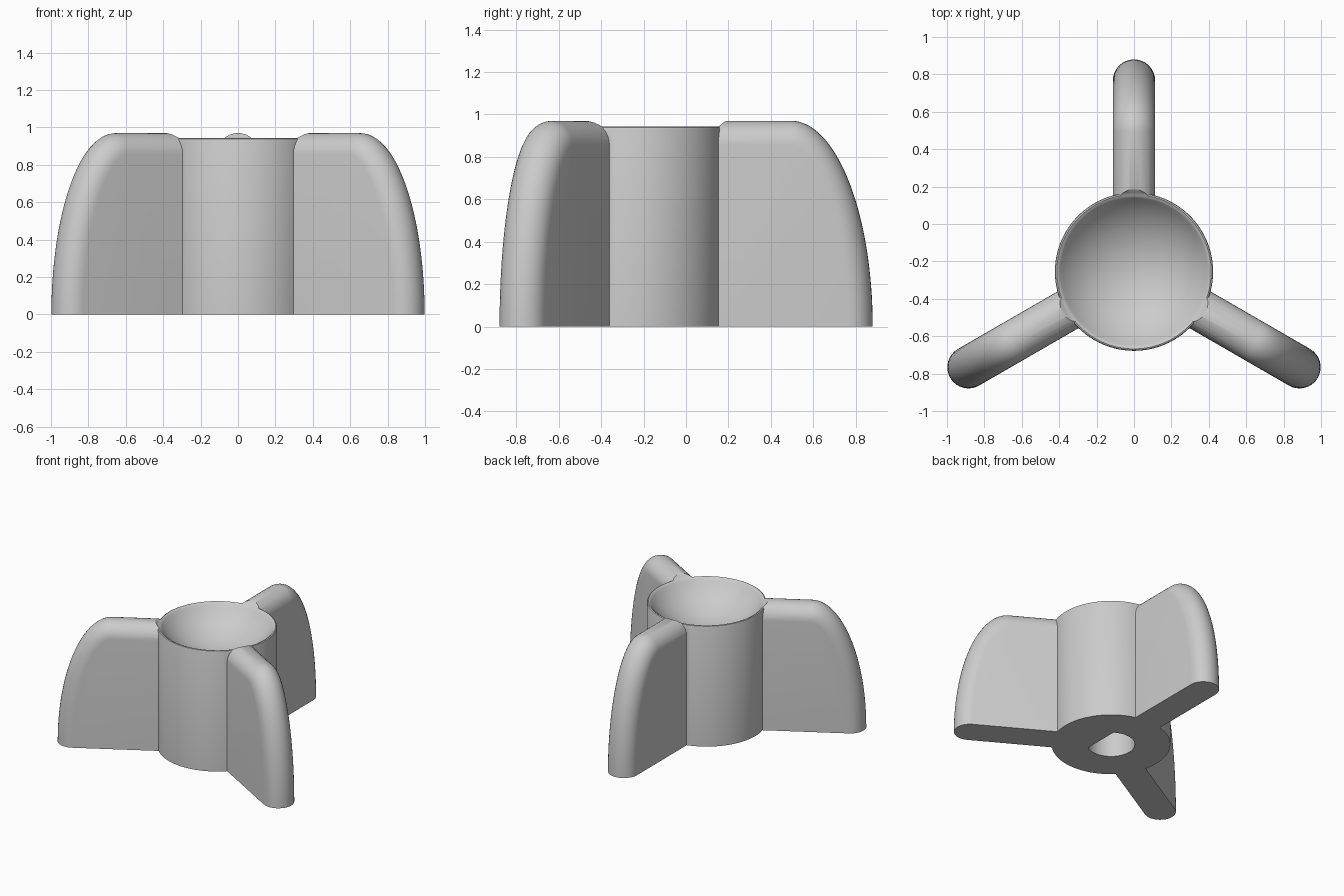
import bpy, bmesh
from math import sin, cos, pi, radians, acos, sqrt
from mathutils import Vector, Matrix

cube = bpy.data.objects.get("Cube")
if cube:
    bpy.data.objects.remove(cube, do_unlink=True)

grey = bpy.data.materials.new("plain grey")
grey.use_nodes = True
GREY = (0.6, 0.6, 0.6, 1)
grey.diffuse_color = GREY
grey.node_tree.nodes["Principled BSDF"].inputs["Base Color"].default_value = GREY

CENTRE = Vector((0, -0.255, 0))
HALF = 0.113          # half thickness of a wing
HEIGHT = 0.97


def finish(name, bm):
    bmesh.ops.remove_doubles(bm, verts=bm.verts, dist=1e-5)
    bmesh.ops.recalc_face_normals(bm, faces=bm.faces)
    mesh = bpy.data.meshes.new(name)
    bm.to_mesh(mesh)
    bm.free()
    mesh.materials.append(grey)
    obj = bpy.data.objects.new(name, mesh)
    bpy.context.collection.objects.link(obj)
    obj.location = CENTRE
    return obj


def lathe(name, profile, steps=96):
    bm = bmesh.new()
    verts = [bm.verts.new((r, 0, z)) for r, z in profile]
    edges = [bm.edges.new(pair) for pair in zip(verts, verts[1:])]
    bmesh.ops.spin(bm, geom=verts + edges, cent=(0, 0, 0), axis=(0, 0, 1),
                   angle=2 * pi, steps=steps)
    return finish(name, bm)


def make_wing(name, angle, inner=0.3, flat_end=0.75, tip=1.135, steps=32, arc=16):
    """Flat plate whose top and outer edge are one continuous half-round."""
    a, b = tip - flat_end, HEIGHT
    path = [(Vector((inner, HEIGHT - HALF)), Vector((0, 1)))]
    for i in range(steps + 1):
        t = pi / 2 * (1 - i / steps)
        n = Vector((cos(t) / a, sin(t) / b)).normalized()
        path.append((Vector((flat_end + a * cos(t), b * sin(t))) - n * HALF, n))
    bm = bmesh.new()
    rings = []
    for p, n in path:
        ring = []
        for j in range(arc + 1):
            s = pi * (j / arc - 0.5)
            q = p + n * HALF * cos(s)
            ring.append(bm.verts.new((q.x, HALF * sin(s), max(q.y, 0))))
        rings.append(ring)
    low = [bm.verts.new((inner, side * HALF, 0)) for side in (-1, 1)]
    for r0, r1 in zip(rings, rings[1:]):
        for j in range(arc):
            bm.faces.new((r0[j], r0[j + 1], r1[j + 1], r1[j]))
    bm.faces.new([r[0] for r in rings] + [low[0]])
    bm.faces.new([r[-1] for r in rings] + [low[1]])
    bm.faces.new(rings[0] + [low[1], low[0]])
    bm.faces.new(rings[-1] + [low[1], low[0]])
    bm.transform(Matrix.Rotation(angle, 4, 'Z'))
    return finish(name, bm)


def make_shaft_hole(radius=0.17, flat=0.095, depth=0.45, steps=48):
    """Round hole with one flat side."""
    start = acos(flat / radius)
    bm = bmesh.new()
    ring = []
    for i in range(steps + 1):
        t = start + (2 * pi - 2 * start) * i / steps
        ring.append(bm.verts.new((radius * cos(t), radius * sin(t), -0.1)))
    face = bm.faces.new(ring)
    new = bmesh.ops.extrude_face_region(bm, geom=[face])["geom"]
    bmesh.ops.translate(bm, vec=(0, 0, depth + 0.1),
                        verts=[v for v in new if isinstance(v, bmesh.types.BMVert)])
    return finish("shaft_hole_cutter", bm)


# Hub with a slightly eased top edge
knob = lathe("wing_knob", [(0, 0), (0.423, 0), (0.423, 0.93), (0.42, 0.939),
                           (0.412, 0.943), (0, 0.943)])

# Bowl cutter: spherical dish with a flared lip that also rounds the wing ends
R, BOTTOM, LIP = 0.49, 0.73, 0.395
dish = []
for i in range(25):
    r = LIP * i / 24
    dish.append((r, BOTTOM + R - sqrt(R * R - r * r)))
dish += [(0.402, 0.938), (0.412, 0.942), (0.424, 0.951), (0.435, 0.964),
         (0.455, 0.975), (0.46, 1.1), (0, 1.1)]

parts = [(make_wing(f"wing_{k + 1}", radians(90 + 120 * k)), 'UNION') for k in range(3)]
parts.append((lathe("dish_cutter", dish), 'DIFFERENCE'))
parts.append((make_shaft_hole(), 'DIFFERENCE'))

# Join the wings to the hub, then cut the dish and the hole
for tool, operation in parts:
    tool.hide_render = True
    mod = knob.modifiers.new(tool.name, 'BOOLEAN')
    mod.operation = operation
    mod.solver = 'EXACT'
    mod.object = tool
bpy.context.view_layer.update()
result = bpy.data.meshes.new_from_object(
    knob.evaluated_get(bpy.context.evaluated_depsgraph_get()))
knob.modifiers.clear()
knob.data = result
for tool, _ in parts:
    bpy.data.objects.remove(tool, do_unlink=True)

result.materials.clear()
result.materials.append(grey)
for face in result.polygons:
    face.material_index = 0

bpy.ops.object.select_all(action='DESELECT')
knob.select_set(True)
bpy.context.view_layer.objects.active = knob
bpy.ops.object.shade_smooth_by_angle(angle=radians(30))
